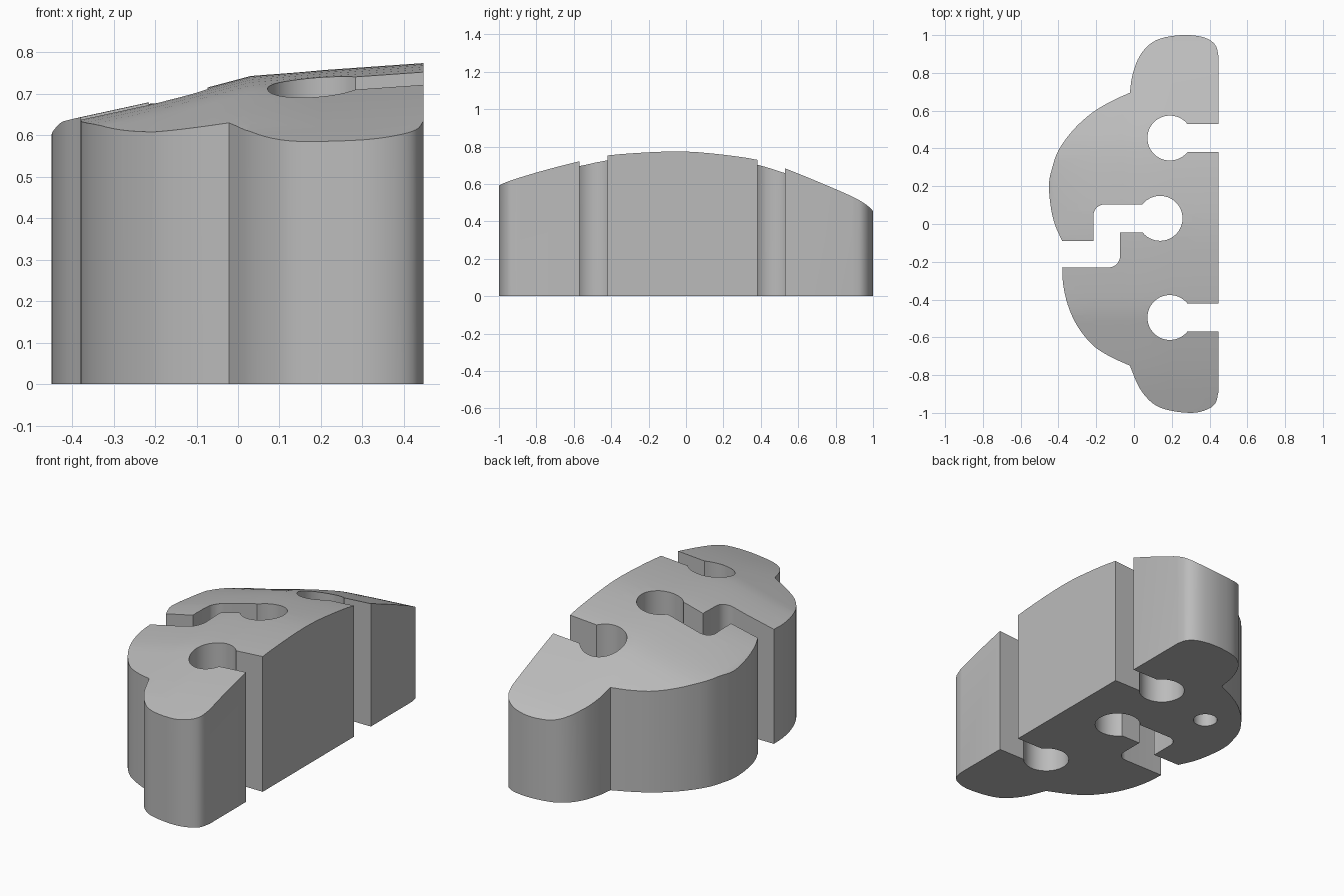
import bpy, bmesh, math
from mathutils import Vector

if "Cube" in bpy.data.objects:
    bpy.data.objects.remove(bpy.data.objects["Cube"], do_unlink=True)

grey = bpy.data.materials.new("plain_grey")
grey.use_nodes = True
COLOUR = (0.5, 0.5, 0.5, 1)
grey.diffuse_color = COLOUR
grey.node_tree.nodes["Principled BSDF"].inputs["Base Color"].default_value = COLOUR


def curve(points, steps=4):
    """Smooth curve through the given points."""
    p = [Vector(q) for q in points]
    p = [2 * p[0] - p[1]] + p + [2 * p[-1] - p[-2]]
    out = []
    for a, b, c, d in zip(p, p[1:], p[2:], p[3:]):
        for i in range(steps):
            t = i / steps
            out.append(0.5 * (2 * b + (c - a) * t + (2 * a - 5 * b + 4 * c - d) * t * t
                              + (3 * b - a - 3 * c + d) * t ** 3))
    return out + [p[-2]]


def arc(cx, cy, r, start, end, steps):
    angles = [math.radians(start + (end - start) * i / steps) for i in range(steps + 1)]
    return [(cx + r * math.cos(a), cy + r * math.sin(a)) for a in angles]


def finish(name, bm):
    bmesh.ops.recalc_face_normals(bm, faces=bm.faces[:])
    mesh = bpy.data.meshes.new(name)
    bm.to_mesh(mesh)
    bm.free()
    mesh.materials.append(grey)
    ob = bpy.data.objects.new(name, mesh)
    bpy.context.collection.objects.link(ob)
    return ob


def prism(name, outline, z0, z1):
    bm = bmesh.new()
    face = bm.faces.new([bm.verts.new((x, y, z0)) for x, y in outline])
    ext = bmesh.ops.extrude_face_region(bm, geom=[face])
    bmesh.ops.translate(bm, vec=(0, 0, z1 - z0),
                        verts=[v for v in ext["geom"] if isinstance(v, bmesh.types.BMVert)])
    return finish(name, bm)


def combine(body, tool, operation):
    mod = body.modifiers.new("cut", "BOOLEAN")
    mod.operation, mod.solver, mod.object = operation, "EXACT", tool
    bpy.ops.object.select_all(action="DESELECT")
    bpy.context.view_layer.objects.active = body
    body.select_set(True)
    bpy.ops.object.modifier_apply(modifier=mod.name)
    bpy.data.objects.remove(tool, do_unlink=True)


# Outline: back lobe, back bulge, front bulge and front lobe, flat on the +x side
FLAT = 0.447
back_lobe = curve([(FLAT, 0.89), (0.435, 0.94), (0.4, 0.975), (0.34, 0.995), (0.25, 1), (0.14, 0.982),
                   (0.07, 0.94), (0.02, 0.87), (-0.01, 0.78), (-0.022, 0.695)])
back_bulge = curve([(-0.022, 0.695), (-0.12, 0.65), (-0.22, 0.59), (-0.32, 0.5), (-0.4, 0.39),
                    (-0.435, 0.29), (-0.45, 0.21), (-0.442, 0.1), (-0.42, 0), (-0.38, -0.09)])
front_bulge = curve([(-0.38, -0.23), (-0.375, -0.32), (-0.35, -0.43), (-0.3, -0.54),
                     (-0.22, -0.64), (-0.13, -0.7), (-0.022, -0.75)])
front_lobe = curve([(-0.022, -0.75), (0.03, -0.87), (0.1, -0.95), (0.18, -0.985), (0.3, -1),
                    (0.38, -0.985), (0.43, -0.95), (FLAT, -0.89)])
body = prism("puzzle_block", back_lobe + back_bulge[1:] + front_bulge + front_lobe[1:], 0, 1)

# Domed top: a lengthwise crown that drops off towards -x
crown = curve([(-1.05, 0.584), (-0.8, 0.662), (-0.57, 0.722), (-0.43, 0.752), (-0.2, 0.77), (0, 0.774),
               (0.2, 0.757), (0.38, 0.73), (0.52, 0.688), (0.8, 0.573), (0.94, 0.507), (1.02, 0.45)], 3)
drop = [(-0.5, 0.19), (-0.425, 0.141), (-0.2, 0.092), (-0.06, 0.056), (0.03, 0.032),
        (0.2, 0.018), (0.5, -0.003)]
bm = bmesh.new()
grid = [[bm.verts.new((x, y, z - d)) for y, z in crown] for x, d in drop]
for r0, r1 in zip(grid, grid[1:]):
    for a, b, c, d in zip(r0, r1, r1[1:], r0[1:]):
        bm.faces.new((a, b, c, d))
rim = [e for e in bm.edges if e.is_boundary]
ext = bmesh.ops.extrude_edge_only(bm, edges=rim)
for v in ext["geom"]:
    if isinstance(v, bmesh.types.BMVert):
        v.co.z = -0.5
bm.edges.ensure_lookup_table()
bmesh.ops.holes_fill(bm, edges=[e for e in bm.edges if e.is_boundary])
combine(body, finish("dome_form", bm), "INTERSECT")

# Keyhole slots opening on the flat side
R, HALF = 0.119, 0.074
mouth = math.degrees(math.asin(HALF / R))
for cy in (0.455, -0.495):
    ring = arc(0.19, cy, R, mouth, 360 - mouth, 36)
    combine(body, prism("keyhole", ring + [(0.6, cy - HALF), (0.6, cy + HALF)], -0.2, 1.2), "DIFFERENCE")

# Middle keyhole with a stepped channel running out to -x
ring = arc(0.138, 0.03, R, -180 + mouth, 180 - mouth, 36)
channel = (ring + arc(-0.155, 0.044, 0.06, 90, 180, 8) + [(-0.215, -0.09), (-0.6, -0.09), (-0.6, -0.23)]
           + arc(-0.134, -0.17, 0.06, -90, 0, 8) + [(-0.074, 0.03 - HALF)])
combine(body, prism("stepped_channel", channel, -0.2, 1.2), "DIFFERENCE")

# Blind round hole in the underside
combine(body, prism("blind_hole", arc(-0.185, 0.365, 0.063, 0, 348.75, 31), -0.2, 0.3), "DIFFERENCE")

bpy.ops.object.shade_smooth_by_angle(angle=math.radians(25))
